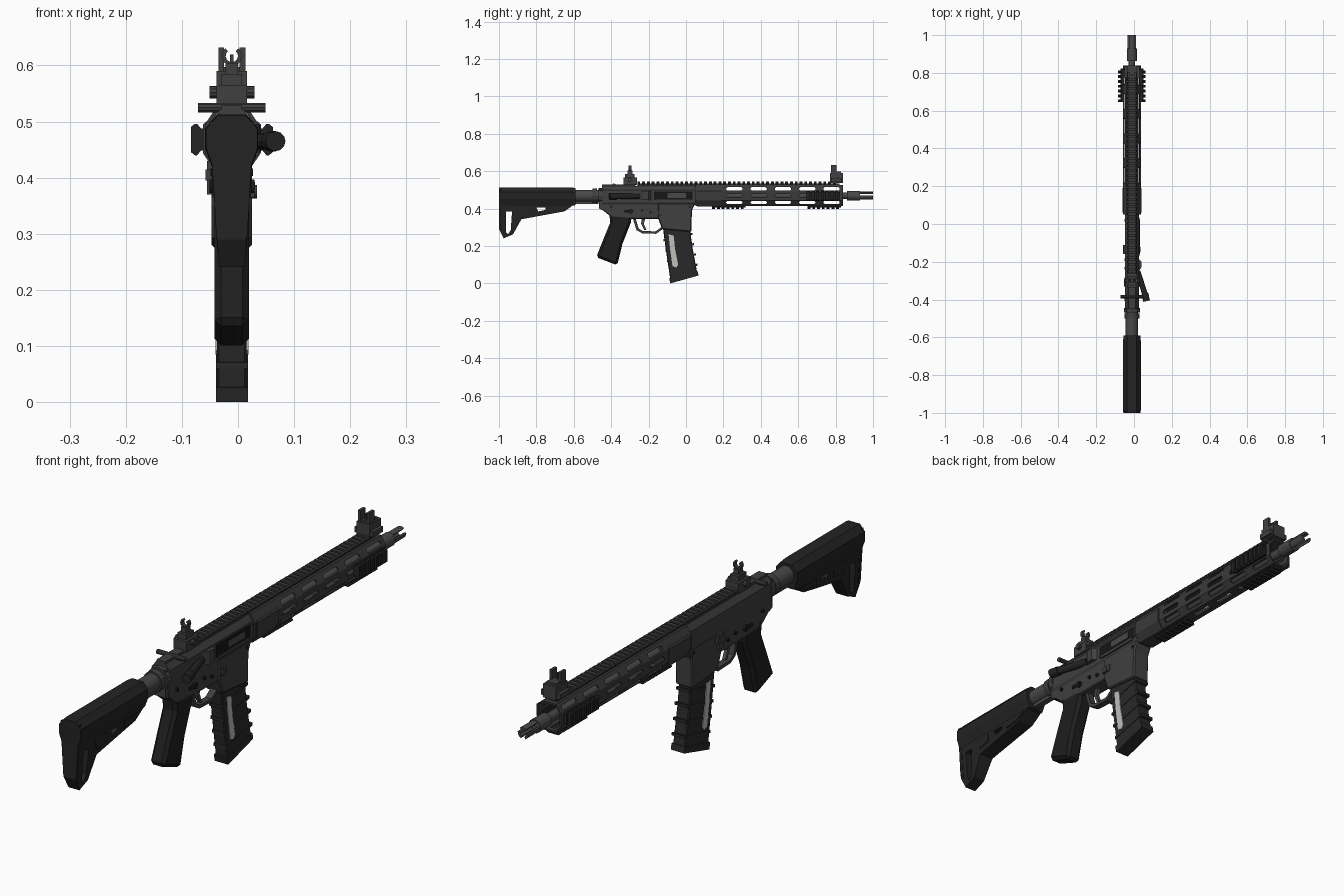
import bpy, bmesh, math
from mathutils import Vector

if "Cube" in bpy.data.objects:
    bpy.data.objects.remove(bpy.data.objects["Cube"])

CX, ZC = -0.011, 0.468      # centre line of the gun and height of the bore


def mat(name, v, b=None):
    m = bpy.data.materials.new(name)
    m.diffuse_color = (v, v, v if b is None else b, 1)
    m.use_nodes = True
    m.node_tree.nodes["Principled BSDF"].inputs["Base Color"].default_value = m.diffuse_color
    return m


METAL = mat("receiver grey", 0.050)
STEEL = mat("barrel grey", 0.065)
RAIL = mat("handguard grey", 0.042)
BLACK = mat("stock black", 0.017)
GRIP = mat("grip black", 0.013)
MAG = mat("magazine black", 0.022)
PORT = mat("port dark", 0.008)
CLEAR = mat("window grey", 0.52, 0.50)


def solid(name, parts, m, closed=False, smooth=False, bevel=0):
    """Each part is a list of rings; rings are bridged and the ends capped."""
    bm = bmesh.new()
    for rings in parts:
        vs = [[bm.verts.new(p) for p in r] for r in rings]
        n = len(vs[0])
        for a, b in zip(vs, vs[1:] + ([vs[0]] if closed else [])):
            for i in range(n):
                f = bm.faces.new((a[i], a[(i + 1) % n], b[(i + 1) % n], b[i]))
                f.smooth = smooth
        if not closed:
            bm.faces.new(vs[0])
            bm.faces.new(vs[-1])
    bmesh.ops.recalc_face_normals(bm, faces=bm.faces)
    me = bpy.data.meshes.new(name)
    bm.to_mesh(me)
    bm.free()
    ob = bpy.data.objects.new(name, me)
    bpy.context.collection.objects.link(ob)
    me.materials.append(m)
    if bevel:
        mod = ob.modifiers.new("bevel", 'BEVEL')
        mod.width, mod.segments, mod.limit_method = bevel, 1, 'ANGLE'
    return ob


def box(x0, x1, y0, y1, z0, z1):          # x relative to the centre line
    return [[(CX + x0, y, z0), (CX + x1, y, z0), (CX + x1, y, z1), (CX + x0, y, z1)] for y in (y0, y1)]


def side(pts, half):                      # (y, z) profile extruded across x
    w = half if callable(half) else (lambda z: half)
    return [[(CX + s * w(z), y, z) for y, z in pts] for s in (-1, 1)]


def section(pts, y, k=1.0):               # right half (x, z) mirrored to a ring at y
    full = pts + [(-x, z) for x, z in reversed(pts)]
    return [(CX + x * k, y, ZC + (z - ZC) * k) for x, z in full]


def cyl(a, b, r, r2=None, n=18):
    a, b = Vector(a), Vector(b)
    q = (b - a).to_track_quat('Z', 'Y')
    return [[p + q @ Vector((rr * math.cos(2 * math.pi * i / n), rr * math.sin(2 * math.pi * i / n), 0))
             for i in range(n)] for p, rr in ((a, r), (b, r2 or r))]


def tube_y(y0, y1, r, n=18):
    return cyl((CX, y0, ZC), (CX, y1, ZC), r, n=n)


def cut(ob, parts):
    c = solid("cutter", parts, PORT)
    c.hide_render = True
    mod = ob.modifiers.new("cut", 'BOOLEAN')
    mod.object, mod.solver = c, 'EXACT'
    me = bpy.data.meshes.new_from_object(ob.evaluated_get(bpy.context.evaluated_depsgraph_get()))
    ob.modifiers.clear()
    ob.data = me
    bpy.data.objects.remove(c)


def toothed_rail(name, y0, y1, angle, r0, r1, w, m, pitch=0.0255):
    """Slotted accessory rail on the handguard, turned round the bore."""
    s, c = math.sin(math.radians(angle)), math.cos(math.radians(angle))
    h = r1 - r0

    def ring(pts, y):
        return [(CX + o * s + t * c, y, ZC + o * c - t * s) for t, o in pts]
    base = [(-w * .7, r0), (w * .7, r0), (w * .7, r0 + h * .55), (-w * .7, r0 + h * .55)]
    tooth = [(-w * .7, r0 + h * .35), (w * .7, r0 + h * .35), (w, r0 + h * .6), (w, r0 + h * .75),
             (w * .8, r1), (-w * .8, r1), (-w, r0 + h * .75), (-w, r0 + h * .6)]
    parts = [[ring(base, y0), ring(base, y1)]]
    for i in range(int((y1 - y0) / pitch + .5)):
        y = y0 + i * pitch
        parts.append([ring(tooth, y), ring(tooth, y + pitch * .6)])
    solid(name, parts, m)


# Stock: faceted body, skeleton lower part, lever
body = [(.025, .513), (.047, .488), (.047, .452), (.034, .415)]
solid("stock_body", [[section(body, -1, .97), section(body, -.985), section(body, -.62), section(body, -.59, .94)]], BLACK)
low = solid("stock_lower", [side([(-1, .45), (-.6, .45), (-.6, .42), (-.65, .385), (-.88, .343), (-.925, .262),
                                  (-.975, .241), (-1, .29)], lambda z: .023 + (z - .24) * .06)], BLACK)
cut(low, [side([(-.963, .385), (-.93, .385), (-.937, .285), (-.952, .262), (-.963, .275)], .1),
          side([(-.80, .405), (-.75, .405), (-.75, .393), (-.79, .385)], .1)])
solid("stock_lever", [side([(-.72, .412), (-.62, .412), (-.66, .392), (-.72, .383)], .036),
                      side([(-.90, .41), (-.83, .41), (-.83, .375), (-.885, .365)], .034)], BLACK)
solid("butt_pad", [side([(-1, .50), (-.985, .50), (-.985, .27), (-1, .30)], lambda z: .026 + (z - .27) * .06)], GRIP)

# Buffer tube and its nut
solid("buffer_tube", [tube_y(-.62, -.44, .033)], STEEL, smooth=True)
solid("buffer_tube_ridge", [box(-.012, .012, -.6, -.47, .425, .45)], STEEL)
solid("castle_nut", [tube_y(-.50, -.475, .039, 12), tube_y(-.468, -.445, .043, 12)], METAL)
solid("end_plate", [side([(-.465, .505), (-.445, .505), (-.445, .39), (-.465, .40)], .03)], METAL)

# Upper and lower receiver
upper = [(.021, .522), (.037, .50), (.037, .432), (.03, .42)]
solid("upper_receiver", [[section(upper, -.45), section(upper, .055)]], METAL)
solid("lower_receiver", [side([(-.45, .44), (-.1, .44), (-.1, .345), (-.29, .345), (-.40, .355), (-.45, .395)], .031)],
      METAL, bevel=.004)
solid("magazine_well", [side([(-.15, .43), (.05, .43), (.032, .39), (.028, .275), (-.128, .29), (-.15, .35)], .036)],
      METAL, bevel=.005)
solid("ejection_port", [box(.03, .039, -.17, .035, .445, .492)], PORT)
solid("port_cover", [box(.03, .043, -.16, .025, .436, .448)], METAL)
solid("bolt", [box(.03, .0405, -.10, .0, .457, .482)], STEEL)
solid("brass_deflector", [[[(CX + x, y, z) for x, y in ((.03, -.26), (.03, -.18), (.052, -.20), (.05, -.23))]
                           for z in (.445, .495)]], METAL)
solid("forward_assist", [cyl((.02, -.25, .465), (.062, -.385, .465), .014, 0.015, 12),
                         cyl((.058, -.37, .465), (.067, -.408, .465), .018, n=12)], BLACK)

# Charging handle
solid("charging_handle", [cyl((CX - .06, -.385, .525), (CX + .06, -.385, .525), .009, n=10),
                          box(-.018, .018, -.45, -.27, .512, .53)], METAL)

# Small controls
solid("selector", [cyl((CX - .04, -.295, .385), (CX + .04, -.295, .385), .012),
                   *[box(s * .038 - .003, s * .038 + .003, -.33, -.29, .38, .392) for s in (-1, 1)]], GRIP)
solid("pins", [cyl((CX - .038, y, z), (CX + .038, y, z), .007, n=10)
               for y, z in ((-.40, .41), (-.235, .39), (-.19, .38), (.02, .41))], GRIP)
solid("magazine_release", [cyl((CX, -.135, .375), (CX + .045, -.135, .375), .012),
                           box(.03, .04, -.15, -.11, .365, .39)], METAL)
solid("bolt_catch", [box(-.044, -.03, -.15, -.12, .37, .43), box(-.047, -.03, -.16, -.11, .395, .415)], METAL)

# Grip, trigger and guard
solid("grip", [side([(-.41, .37), (-.385, .395), (-.29, .36), (-.295, .325), (-.34, .21), (-.368, .097),
                     (-.48, .14), (-.44, .24), (-.405, .325)], .031)], GRIP, bevel=.012)
solid("trigger_guard", [side([(-.285, .35), (-.265, .285), (-.235, .268), (-.16, .265), (-.125, .29), (-.125, .305),
                              (-.163, .278), (-.23, .28), (-.253, .293), (-.27, .35)], .013)], METAL)
solid("trigger", [side([(-.235, .36), (-.212, .36), (-.226, .32), (-.212, .286), (-.222, .284), (-.24, .32)], .007)], STEEL)

# Magazine: body, ribs, floor plate, clear windows
lean = lambda z: (.3 - z) * .165          # the magazine slants forward
solid("magazine", [side([(-.125, .31), (.018, .31), (.035, .19), (.062, .045), (-.082, .008), (-.108, .18)], .0265)],
      MAG, bevel=.004)
rib = lambda z, t: [(-.13 + lean(z), z - .01), (.024 + lean(z), z + .025),
                    (.024 + lean(z), z + .025 + t), (-.13 + lean(z), z - .01 + t)]
solid("magazine_ribs", [side(rib(z, .011), .0285) for z in (.07, .125, .18, .235)], MAG)
solid("magazine_floor", [side([(-.084, .0), (.067, .042), (.062, .066), (-.09, .026)], .0285)], MAG)
solid("magazine_windows", [side([(-.093, .262), (-.066, .256), (-.058, .18), (-.042, .1), (-.052, .085), (-.072, .092),
                                 (-.085, .18)], .0295)], CLEAR)

# Handguard: open eight-sided tube with slots cut through the facets
guard = [(.028, .525), (.048, .495), (.048, .443), (.028, .415)]
hg = solid("handguard", [[section(guard, .05), section(guard, .84), section(guard, .84, .88), section(guard, .05, .88)]],
           RAIL, closed=True)
slots = []
for i in range(5):
    y = .215 + .13 * i
    for z0, z1 in ((.496, .514), (.459, .477), (.425, .441)):
        slots.append([[(x, yy, zz) for yy, zz in ((y, z0 + .006), (y + .006, z0), (y + .081, z0), (y + .087, z0 + .006),
                       (y + .087, z1 - .006), (y + .081, z1), (y + .006, z1), (y, z1 - .006))] for x in (-.2, .2)])
    slots.append(box(-.009, .009, y, y + .087, .38, .44))
cut(hg, slots)
solid("handguard_clamp", [[section([(.046, .50), (.051, .495), (.051, .443), (.03, .412)], y) for y in (.06, .19)]], RAIL)

# Rails
toothed_rail("top_rail", -.26, .82, 0, .052, .077, .027, RAIL)
for nm, y0, a, r0, r1 in (("right_rail", .645, 90, .045, .073), ("left_rail", .645, -90, .045, .073),
                          ("bottom_rail_front", .65, 180, .05, .071), ("bottom_rail_rear", .14, 180, .05, .071)):
    toothed_rail(nm, y0, y0 + .178, a, r0, r1, .028, BLACK)

# Barrel and pronged muzzle
solid("barrel", [tube_y(.05, .93, .017)], STEEL, smooth=True)
solid("muzzle_collar", [tube_y(.862, .93, .026, 16)], STEEL)
prongs = []
for k in range(3):
    a0 = math.radians(90 + 120 * k)
    arc = [a0 + math.radians(d) for d in (-36, -12, 12, 36)]
    pts = [(.0225, a) for a in arc] + [(.013, a) for a in reversed(arc)]
    prongs.append([[(CX + r * math.cos(a), y, ZC + r * math.sin(a)) for r, a in pts] for y in (.925, 1.0)])
solid("muzzle_prongs", prongs, STEEL)

# Front sight: base, neck, two wings and a post
solid("front_sight", [box(-.04, .04, .775, .835, .543, .563), box(-.027, .027, .77, .84, .538, .59),
                      *[side_ for s in (-1, 1) for side_ in (box(s * .019 - .005, s * .019 + .005, .775, .805, .585, .632),)],
                      box(-.003, .003, .783, .795, .585, .62), box(-.02, .02, .778, .83, .585, .597)], METAL)

# Rear sight: base with cross knob, stem and an open ring
solid("rear_sight", [box(-.027, .027, -.335, -.262, .525, .565), box(-.018, .018, -.325, -.275, .56, .585),
                     box(-.011, .011, -.313, -.287, .58, .604),
                     cyl((CX - .04, -.30, .552), (CX + .04, -.30, .552), .011, n=10)], METAL)
arc = [math.radians(d) for d in range(130, 411, 28)]
solid("rear_sight_ring", [[[(CX + r * math.cos(a), y, .617 + r * math.sin(a))
                            for r, y in ((.011, -.308), (.018, -.308), (.018, -.292), (.011, -.292))] for a in arc]], METAL)
